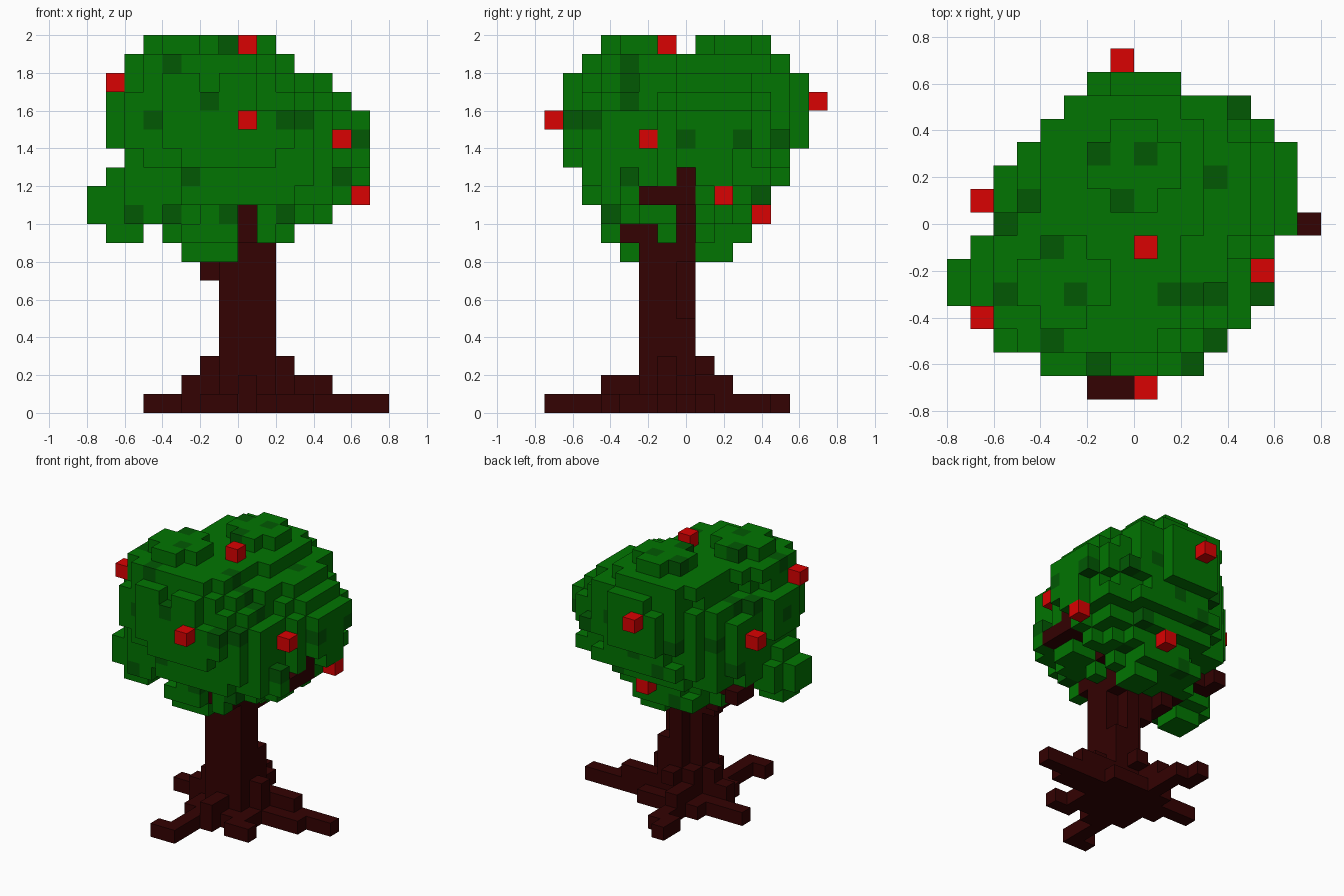
import bpy
import bmesh
from mathutils import Vector

cube = bpy.data.objects.get("Cube")
if cube:
    bpy.data.objects.remove(cube, do_unlink=True)

S = 0.1  # block size
SIDES = [Vector(d) for d in ((1, 0, 0), (-1, 0, 0), (0, 1, 0), (0, -1, 0), (0, 0, 1), (0, 0, -1))]


def material(name, rgb):
    m = bpy.data.materials.new(name)
    m.use_nodes = True
    m.diffuse_color = (*rgb, 1)
    m.node_tree.nodes["Principled BSDF"].inputs["Base Color"].default_value = (*rgb, 1)
    return m


bark = material("dark_bark", (0.033, 0.0005, 0.0005))
leaf_green = material("leaf_green", (0.0005, 0.178, 0.0005))
deep_green = material("deep_leaf_green", (0.0005, 0.098, 0.001))
apple_red = material("apple_red", (0.7, 0.0005, 0.0005))


def box(i0, i1, j0, j1, k0, k1):
    return {(i, j, k) for i in range(i0, i1 + 1) for j in range(j0, j1 + 1) for k in range(k0, k1 + 1)}


def path(*points):
    """Blocks along a polyline, moving one axis at a time."""
    cells = {points[0]}
    for a, b in zip(points, points[1:]):
        cur = list(a)
        while tuple(cur) != b:
            axis = max(range(3), key=lambda n: abs(b[n] - cur[n]))
            cur[axis] += 1 if b[axis] > cur[axis] else -1
            cells.add(tuple(cur))
    return cells


def slab(k, i0, i1, j0, j1):
    """One rounded layer of blocks, rounder in the upper middle of the crown."""
    ci, cj = (i0 + i1) / 2, (j0 + j1) / 2
    a, b = (i1 - i0 + 1) / 2, (j1 - j0 + 1) / 2
    e = 2.0 if k in (13, 15, 16, 17) else 2.4
    return {c for c in box(i0, i1, j0, j1, k, k)
            if (abs(c[0] - ci) / a) ** e + (abs(c[1] - cj) / b) ** e <= 1}


# Trunk with two notched corners and a stepped flare
trunk = box(-1, 1, -2, 0, 0, 8) - box(1, 1, 0, 0, 5, 8) - box(-1, -1, 0, 0, 3, 8)
trunk |= path((-2, -1, 2), (2, -1, 2)) | path((0, -1, 2), (0, 1, 2))
trunk |= path((-3, -1, 1), (2, -1, 1)) | path((2, 0, 1), (4, 0, 1))
trunk |= path((0, -4, 1), (0, -3, 1)) | path((-1, 0, 1), (-1, 2, 1))

# Roots
roots = path((2, -1, 0), (5, -1, 0), (5, 0, 0), (7, 0, 0)) | path((2, 0, 0), (4, 0, 0))
roots |= path((-1, -3, 0), (-1, -7, 0), (-2, -7, 0)) | path((0, -3, 0), (0, -4, 0))
roots |= path((-2, -1, 0), (-3, -1, 0), (-3, 0, 0), (-5, 0, 0))
roots |= path((0, 1, 0), (-1, 1, 0), (-1, 4, 0), (-2, 4, 0), (-2, 5, 0))
roots |= path((2, -2, 0), (2, -4, 0), (3, -4, 0)) | box(-2, 2, -3, 1, 0, 0)

# Branches reaching into the crown
branches = path((1, 0, 8), (1, 0, 10), (2, 0, 10), (2, 0, 11), (5, 0, 11), (5, 0, 12))
branches |= path((5, 0, 11), (5, -2, 11))
branches |= path((-2, -1, 7), (-2, -1, 8), (-3, -1, 8), (-3, 0, 8), (-3, 0, 9),
                 (-4, 0, 9), (-4, 0, 10), (-4, 1, 10), (-6, 1, 10), (-6, 2, 10))
branches |= path((0, -2, 9), (0, -3, 9), (0, -3, 10)) | path((1, -2, 9), (1, -3, 9))
branches |= path((0, 0, 9), (0, 0, 12))

# Crown, layer by layer: height, x range, y range
layers = [
    (8, -3, -1, -3, -3), (8, 0, 1, 1, 2),
    (9, -4, 2, -4, 3), (10, -4, 4, -4, 3), (11, -6, 5, -5, 4), (12, -6, 6, -5, 5),
    # front left lobe
    (13, -6, 4, -6, 1), (14, -7, 4, -6, 1), (15, -7, 4, -6, 1), (16, -7, 3, -6, 1),
    (17, -6, 2, -6, 0), (18, -6, 1, -5, 0), (19, -5, -2, -4, -1),
    # back right lobe
    (13, -6, 6, -4, 5), (14, -6, 6, -3, 6), (15, -6, 6, -3, 6), (16, -5, 5, -3, 6),
    (17, -4, 4, -3, 6), (18, -4, 2, -1, 5), (19, -2, 1, 1, 4),
    # low side clump
    (9, -7, -6, -3, -2), (10, -8, -4, -4, -1), (11, -8, -4, -4, -1), (12, -7, -4, -4, -1),
]
# Crown outline from above: y row -> x range
outline = {6: (-2, 1), 5: (-3, 4), 4: (-4, 5), 3: (-5, 6), 2: (-6, 6), 1: (-6, 6), 0: (-6, 6),
           -1: (-7, 5), -2: (-8, 4), -3: (-8, 5), -4: (-6, 4), -5: (-6, 3), -6: (-5, 2)}
leaves = set().union(*(slab(*row) for row in layers))
leaves = {c for c in leaves if outline[c[1]][0] <= c[0] <= outline[c[1]][1]}
leaves |= {(5, -3, 11), (2, -6, 15), (2, -6, 14)}
# Openings where the branches show, and trimmed corners
leaves -= box(6, 7, -2, 0, 11, 11) | box(6, 7, 0, 0, 12, 12) | box(0, 0, -6, -4, 9, 10)
leaves -= box(2, 4, -3, -2, 9, 9) | box(1, 7, 0, 0, 8, 10)
leaves -= box(4, 4, 5, 5, 15, 17) | box(5, 5, -3, -3, 13, 17) | box(-2, -2, -6, -6, 17, 17)

apples = {(0, -1, 19), (0, -7, 15), (5, -2, 14), (6, 2, 11),
          (-7, -4, 17), (-7, 1, 14), (-1, 7, 16), (0, 4, 10)}
roots -= trunk
branches -= trunk
leaves -= trunk | branches | apples

# Darker leaf blocks, picked as the outermost block along an axis
dark = set()


def pick(axis, sign, pairs):
    others = [n for n in range(3) if n != axis]
    for p in pairs:
        line = [c for c in leaves if (c[others[0]], c[others[1]]) == p]
        if line:
            dark.add(max(line, key=lambda c: sign * c[axis]))


pick(1, -1, [(-1, 19), (-4, 18), (-2, 16), (-5, 15), (2, 15), (-3, 12), (5, 12), (6, 14),
             (-6, 10), (-4, 10), (-1, 10)])
pick(2, 1, [(4, 5), (-2, 3), (0, 3), (3, 2), (-5, 1), (-1, 1), (-6, 0), (-4, -1), (-6, -3), (-3, -3),
            (1, -3), (3, -3), (5, -3), (-4, -5), (-2, -6), (2, -6)])
pick(0, 1, [(-3, 17), (-5, 15), (0, 14), (3, 14), (5, 14), (-3, 12), (-4, 10), (4, 11)])
pick(1, 1, [(-3, 14), (2, 15), (0, 13), (-2, 12)])
pick(0, -1, [(-2, 15), (2, 12), (3, 14)])
pick(2, -1, [(-2, 3), (2, 2)])
leaves -= dark

parts = {"trunk": (trunk, bark), "roots": (roots, bark), "branches": (branches, bark),
         "leaves": (leaves, leaf_green), "dark_leaves": (dark, deep_green), "apples": (apples, apple_red)}
occupied = set().union(*(cells for cells, _ in parts.values()))


def build(name, cells, mat):
    """Mesh of the exposed block sides."""
    bm = bmesh.new()
    for c in sorted(cells):
        centre = Vector(((c[0] + 0.5) * S, c[1] * S, (c[2] + 0.5) * S))
        for n in SIDES:
            if tuple(int(a + b) for a, b in zip(c, n)) in occupied:
                continue
            u = Vector((n.y, n.z, n.x))
            v = n.cross(u)
            bm.faces.new([bm.verts.new(centre + (n + u * a + v * b) * S / 2)
                          for a, b in ((1, 1), (-1, 1), (-1, -1), (1, -1))])
    bmesh.ops.remove_doubles(bm, verts=bm.verts[:], dist=0.001)
    mesh = bpy.data.meshes.new(name)
    bm.to_mesh(mesh)
    bm.free()
    mesh.materials.append(mat)
    bpy.context.collection.objects.link(bpy.data.objects.new(name, mesh))


for part, (cells, mat) in parts.items():
    build(part, cells, mat)
